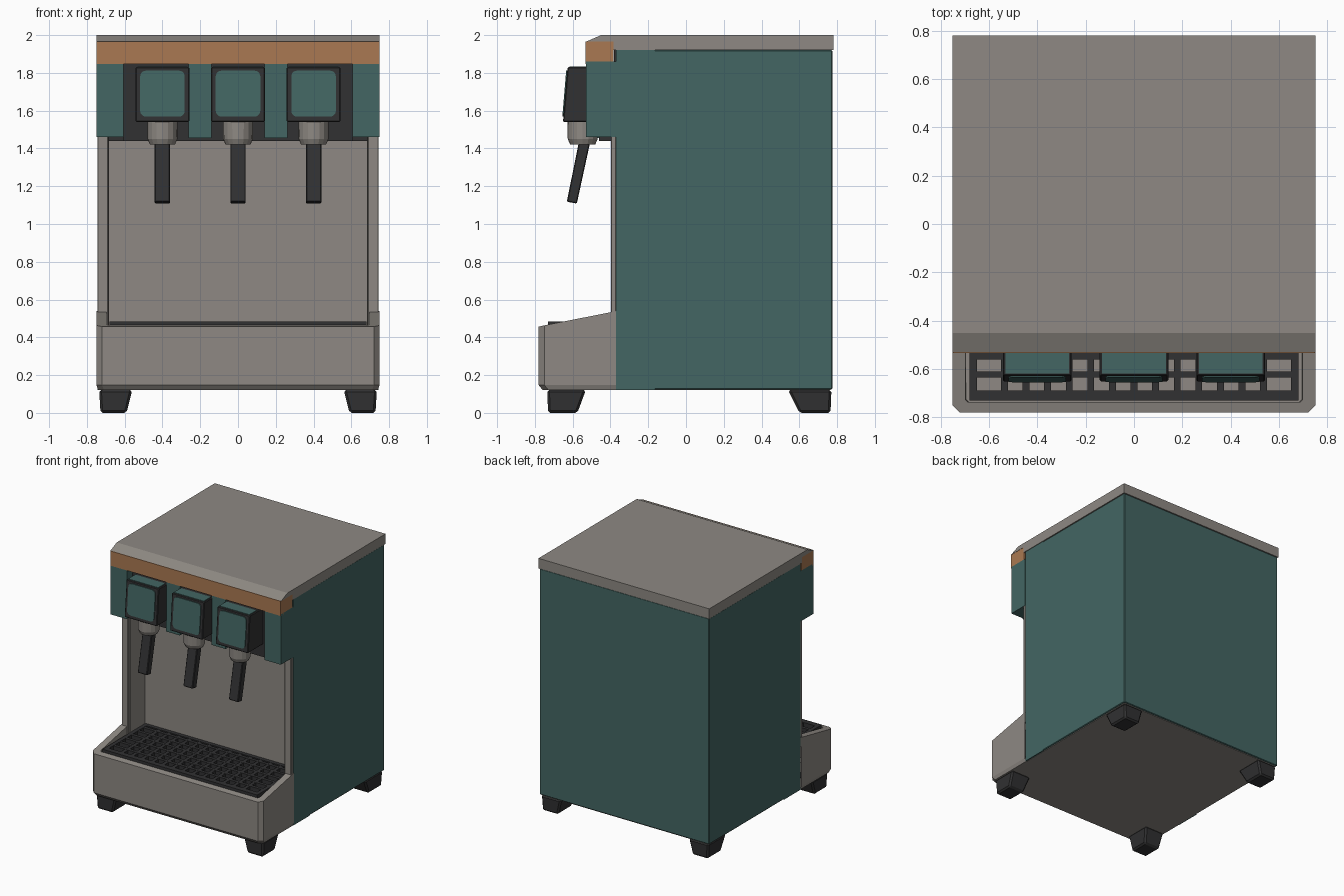
import bpy, bmesh, math
from mathutils import Vector

if "Cube" in bpy.data.objects:
    bpy.data.objects.remove(bpy.data.objects["Cube"])


def material(name, r, g, b):
    def lin(c):
        c /= 255
        return c / 12.92 if c < 0.04045 else ((c + 0.055) / 1.055) ** 2.4
    m = bpy.data.materials.new(name)
    m.diffuse_color = (lin(r), lin(g), lin(b), 1)
    m.use_nodes = True
    m.node_tree.nodes["Principled BSDF"].inputs["Base Color"].default_value = m.diffuse_color
    return m


STEEL = material("warm steel", 142, 137, 131)
TEAL = material("deep teal", 67, 102, 99)
COPPER = material("copper trim", 170, 121, 82)
BLACK = material("charcoal plastic", 49, 49, 50)


def finish(name, bm, mat, bevel=0.0):
    bmesh.ops.recalc_face_normals(bm, faces=bm.faces)
    me = bpy.data.meshes.new(name)
    bm.to_mesh(me)
    bm.free()
    me.materials.append(mat)
    ob = bpy.data.objects.new(name, me)
    bpy.context.collection.objects.link(ob)
    if bevel:
        mod = ob.modifiers.new("edge_bevel", "BEVEL")
        mod.width, mod.segments = bevel, 1
    return ob


def add_loft(bm, rings):
    """Join rings of equal point count and cap both ends."""
    vs = [[bm.verts.new(p) for p in r] for r in rings]
    n = len(vs[0])
    for a, b in zip(vs, vs[1:]):
        for i in range(n):
            bm.faces.new((a[i], a[(i + 1) % n], b[(i + 1) % n], b[i]))
    bm.faces.new(vs[0])
    bm.faces.new(vs[-1])


def rect(x0, x1, y0, y1, z):
    return [(x0, y0, z), (x1, y0, z), (x1, y1, z), (x0, y1, z)]


def add_box(bm, x0, x1, y0, y1, z0, z1):
    add_loft(bm, [rect(x0, x1, y0, y1, z0), rect(x0, x1, y0, y1, z1)])


def box(name, mat, x0, x1, y0, y1, z0, z1, bevel=0.0):
    bm = bmesh.new()
    add_box(bm, x0, x1, y0, y1, z0, z1)
    return finish(name, bm, mat, bevel)


def prism(name, mat, x0, x1, yz, bevel=0.0):
    """Side profile extruded along x."""
    bm = bmesh.new()
    add_loft(bm, [[(x, y, z) for y, z in yz] for x in (x0, x1)])
    return finish(name, bm, mat, bevel)


# Cabinet: rear block and the two side cheeks around the serving bay
box("cabinet", TEAL, -0.745, 0.745, -0.17, 0.775, 0.125, 1.92, 0.005)
box("underside_plate", STEEL, -0.735, 0.735, -0.38, 0.765, 0.12, 0.13)
for s, side in ((-1, "left"), (1, "right")):
    x = sorted((s * 0.69, s * 0.745))
    box(side + "_cheek", TEAL, *x, -0.37, -0.165, 0.122, 1.92)
    x = sorted((s * 0.682, s * 0.692))
    box(side + "_bay_liner", STEEL, *x, -0.372, -0.18, 0.42, 1.45)
    x = sorted((s * 0.686, s * 0.745))
    box(side + "_front_frame", STEEL, *x, -0.398, -0.37, 0.46, 1.47, 0.004)
    x = sorted((s * 0.605, s * 0.748))
    box(side + "_head_block", TEAL, *x, -0.53, -0.37, 1.46, 1.86)
    x = sorted((s * 0.14, s * 0.262))
    box(side + "_head_divider", TEAL, *x, -0.53, -0.44, 1.455, 1.86)

# Bay back panel, floor and dark head core
box("bay_back_panel", STEEL, -0.69, 0.69, -0.19, -0.165, 0.42, 1.45)
box("bay_floor", STEEL, -0.69, 0.69, -0.375, -0.165, 0.122, 0.435)
box("head_core", BLACK, -0.69, 0.69, -0.38, -0.165, 1.44, 1.92)
box("head_recess", BLACK, -0.61, 0.61, -0.46, -0.375, 1.44, 1.86)

# Lid and copper trim
prism("lid", STEEL, -0.75, 0.75,
      [(-0.53, 1.965), (-0.45, 2.0), (0.78, 2.0), (0.78, 1.92), (-0.385, 1.92), (-0.385, 1.965)])
prism("copper_trim", COPPER, -0.748, 0.748,
      [(-0.533, 1.848), (-0.533, 1.965), (-0.51, 1.967), (-0.383, 1.967), (-0.383, 1.848)])

# Drip tray with sloping rim, chamfered corners and open back
def tray_ring(hx, front, cut, z):
    half = [(hx, -0.37), (hx, front + cut), (hx - cut, front)]
    pts = [(-x, y) for x, y in half] + half[::-1]
    return [(x, y, z if z is not None else 0.457 + 0.2 * (y + 0.78)) for x, y in pts]


bm = bmesh.new()
add_loft(bm, [tray_ring(0.74, -0.758, 0.03, 0.12), tray_ring(0.75, -0.78, 0.03, 0.147),
              tray_ring(0.75, -0.78, 0.03, None), tray_ring(0.697, -0.737, 0.01, None),
              tray_ring(0.695, -0.735, 0.01, 0.435)])
back = [f for f in bm.faces if all(abs(v.co.y + 0.37) < 1e-4 for v in f.verts)]
bmesh.ops.delete(bm, geom=back, context="FACES")
finish("drip_tray", bm, STEEL)

# Drip grille: crossed bars inside a wider frame
bm = bmesh.new()
gx, g0, g1, lo, hi = 0.68, -0.73, -0.19, 0.445, 0.484
for y0, y1 in ((g0, g0 + 0.042), (g1 - 0.03, g1)):
    add_box(bm, -gx, gx, y0, y1, lo, hi)
for s in (-1, 1):
    add_box(bm, *sorted((s * gx, s * (gx - 0.03))), g0, g1, lo, hi)
for i in range(6):
    y = -0.622 + i * 0.075
    add_box(bm, -gx, gx, y - 0.013, y + 0.013, lo, hi - 0.001)
for i in range(-6, 7):
    x = i * 0.0893
    add_box(bm, x - 0.014, x + 0.014, g0, g1, lo, hi - 0.002)
finish("drip_grille", bm, BLACK)

# Feet, tapered on their inner sides
for sx, side in ((-1, "left"), (1, "right")):
    for end, top, bot in (("front", (-0.735, -0.53), (-0.73, -0.575)),
                          ("back", (0.77, 0.54), (0.765, 0.6))):
        bm = bmesh.new()
        add_loft(bm, [rect(sx * 0.728, sx * 0.59, *bot, 0.0),
                      rect(sx * 0.735, sx * 0.56, *top, 0.122)])
        finish(end + "_" + side + "_foot", bm, BLACK, 0.012)


# Dispensing heads
def face_y(z):
    """Slanted front of a head."""
    return -0.627 - (1.83 - z) * 0.083


for cx, tag in ((-0.4, "left"), (0, "middle"), (0.4, "right")):
    prism(tag + "_tap_head", BLACK, cx - 0.142, cx + 0.142,
          [(face_y(1.83), 1.83), (face_y(1.54), 1.54), (-0.455, 1.54), (-0.455, 1.83)], 0.005)
    box(tag + "_head_top_plate", TEAL, cx - 0.132, cx + 0.132, -0.618, -0.53, 1.825, 1.834)
    # rounded front panel
    outline = []
    for qx, qz, a0 in ((1, 1, 0), (-1, 1, 90), (-1, -1, 180), (1, -1, 270)):
        for k in range(4):
            a = math.radians(a0 + 30 * k)
            outline.append((cx + qx * 0.088 + 0.03 * math.cos(a),
                            1.69 + qz * 0.092 + 0.03 * math.sin(a)))
    bm = bmesh.new()
    add_loft(bm, [[(x, face_y(z) + d, z) for x, z in outline] for d in (0.003, -0.006)])
    finish(tag + "_head_panel", bm, TEAL)
    # collar
    bm = bmesh.new()
    add_loft(bm, [[(cx + r * math.cos(i * math.tau / 16), -0.547 + r * math.sin(i * math.tau / 16), z)
                   for i in range(16)]
                  for r, z in ((0.08, 1.545), (0.079, 1.45), (0.066, 1.42))])
    collar = finish(tag + "_collar", bm, STEEL)
    for p in collar.data.polygons:
        p.use_smooth = len(p.vertices) == 4
    collar.data.set_sharp_from_angle(angle=math.radians(20))
    # slanted handle
    bm = bmesh.new()
    add_loft(bm, [rect(cx - 0.041, cx + 0.041, -0.568, -0.508, 1.43),
                  [(cx - 0.041, -0.631, 1.118), (cx + 0.041, -0.631, 1.118),
                   (cx + 0.041, -0.578, 1.108), (cx - 0.041, -0.578, 1.108)]])
    finish(tag + "_handle", bm, BLACK, 0.005)
